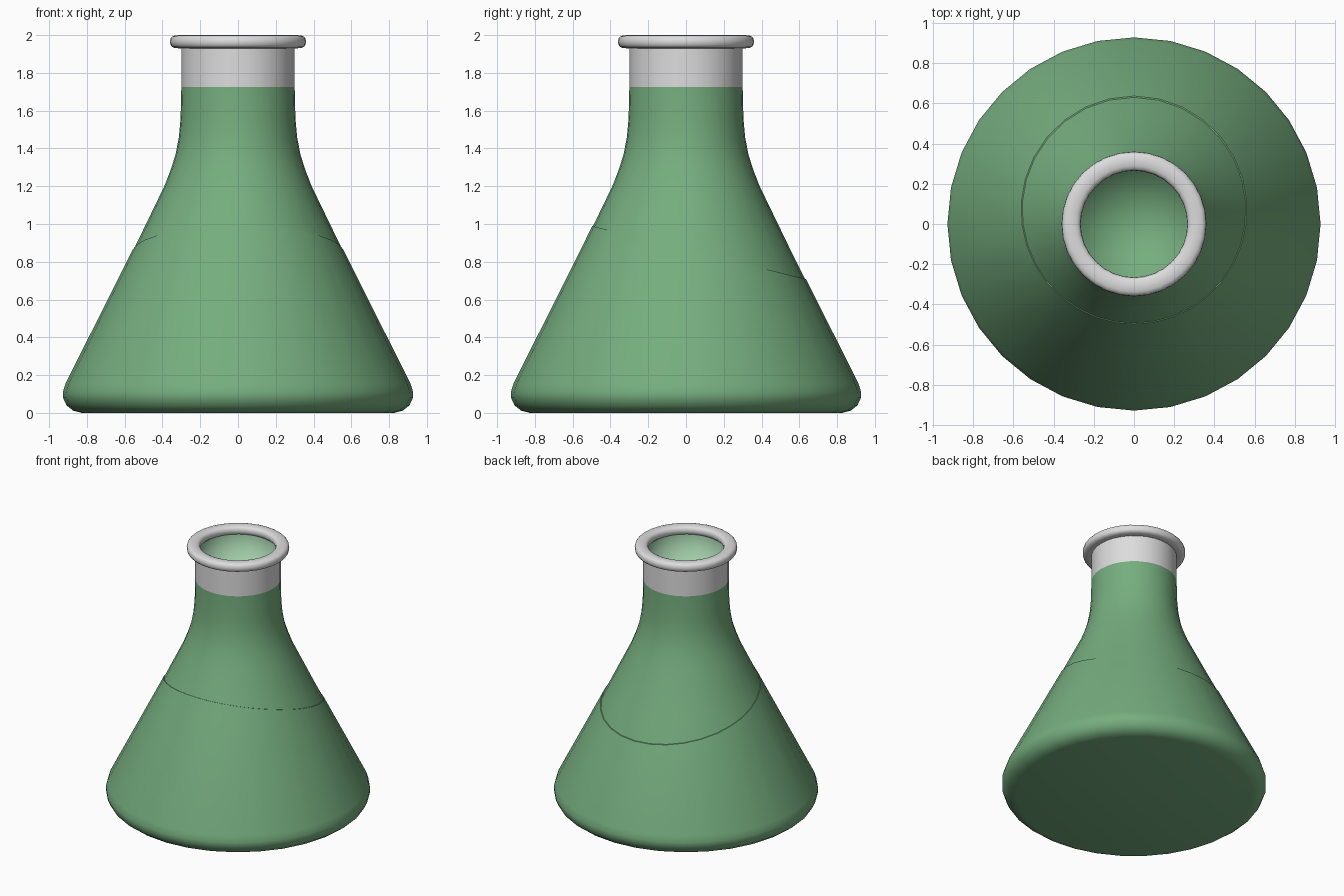
import bpy, bmesh, math
from mathutils import Vector

cube = bpy.data.objects.get("Cube")
if cube:
    bpy.data.objects.remove(cube, do_unlink=True)

SIDES = 32


def material(name, color):
    m = bpy.data.materials.new(name)
    m.use_nodes = True
    m.diffuse_color = (*color, 1)
    m.node_tree.nodes["Principled BSDF"].inputs["Base Color"].default_value = (*color, 1)
    return m


green = material("liquid green", (0.18, 0.42, 0.21))
pale = material("pale green", (0.36, 0.62, 0.40))
grey = material("glass grey", (0.72, 0.72, 0.72))


def lathe(name, profile, mat, closed=False, cut=None, angle=40):
    """Spin (radius, height) points around z; optionally keep only what lies below a plane."""
    bm = bmesh.new()
    verts = [bm.verts.new((0, r, z)) for r, z in profile]
    edges = [bm.edges.new(pair) for pair in zip(verts, verts[1:])]
    if closed:
        edges.append(bm.edges.new((verts[-1], verts[0])))
    bmesh.ops.spin(bm, geom=verts + edges, cent=(0, 0, 0), axis=(0, 0, 1),
                   angle=math.tau, steps=SIDES, use_merge=True)
    bmesh.ops.remove_doubles(bm, verts=bm.verts[:], dist=0.0001)
    if cut:
        bmesh.ops.bisect_plane(bm, geom=bm.verts[:] + bm.edges[:] + bm.faces[:],
                               plane_co=cut[0], plane_no=cut[1], clear_outer=True)
        bmesh.ops.holes_fill(bm, edges=[e for e in bm.edges if e.is_boundary], sides=0)
    bmesh.ops.recalc_face_normals(bm, faces=bm.faces[:])
    mesh = bpy.data.meshes.new(name)
    bm.to_mesh(mesh)
    bm.free()
    mesh.materials.append(mat)
    obj = bpy.data.objects.new(name, mesh)
    bpy.context.collection.objects.link(obj)
    bpy.ops.object.select_all(action="DESELECT")
    obj.select_set(True)
    bpy.context.view_layer.objects.active = obj
    bpy.ops.object.shade_smooth_by_angle(angle=math.radians(angle))
    return obj


# Flask body: rounded foot, cone and curved shoulder
foot = [(0, 0), (0.82, 0), (0.865, 0.012), (0.9, 0.04), (0.918, 0.08),
        (0.919, 0.11), (0.905, 0.155)]
shoulder = [(0.39, 1.2), (0.355, 1.29), (0.33, 1.37), (0.313, 1.46),
            (0.304, 1.56), (0.3, 1.725)]
lathe("body", foot + [(0.545, 0.88)] + shoulder, green)

# Tilted fill line: a slightly wider lower skin, cut on a slope
lathe("lower_liquid", [(r * 1.009, z) for r, z in foot + [(0.545, 0.88)] + shoulder[:2]],
      green, cut=(Vector((0, 0, 0.866)), Vector((0, 0.248, 1))))

# Clear neck above the liquid
lathe("neck", [(0.3, 1.725), (0.3, 1.95)], grey)

# Inside of the neck, with a green floor blended smoothly into the wall
inside = lathe("neck_inside", [(0, 1.73), (0.285, 1.73), (0.285, 1.96)], pale, angle=180)
inside.data.materials.append(green)
for face in inside.data.polygons:
    if face.center.z < 1.74:
        face.material_index = 1
inside.data.flip_normals() if inside.data.polygons[0].normal.z < 0 else None

# Rounded lip ring
lip = [(0.3125 + 0.0475 * math.copysign(abs(math.cos(a)) ** 0.75, math.cos(a)),
        1.965 + 0.035 * math.copysign(abs(math.sin(a)) ** 0.75, math.sin(a)))
       for a in (math.tau * i / 16 for i in range(16))]
lathe("lip", lip, grey, closed=True, angle=60)
